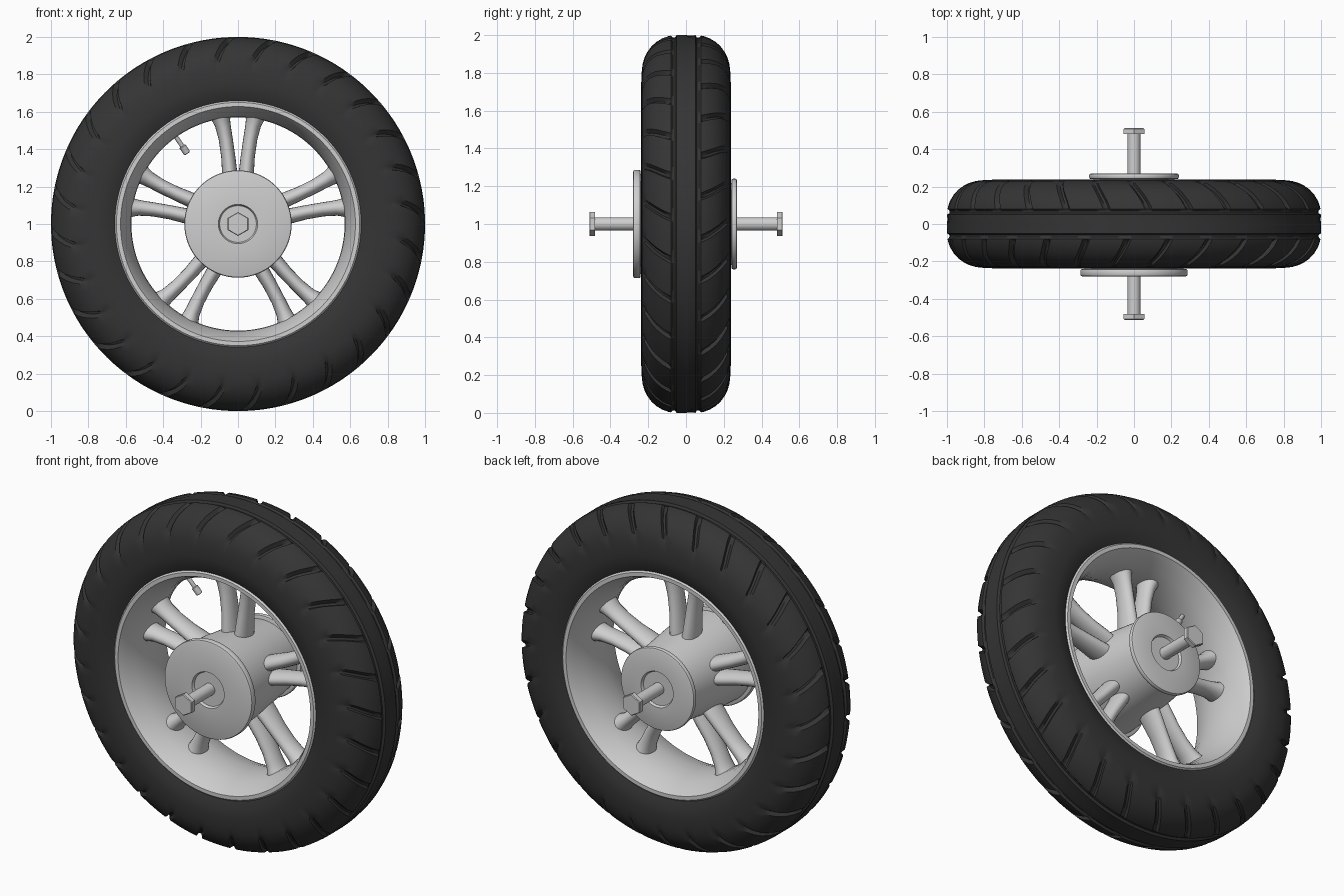
import bpy, bmesh, math
from math import sin, cos, pi, tau
from mathutils import Vector, Matrix

if "Cube" in bpy.data.objects:
    bpy.data.objects.remove(bpy.data.objects["Cube"])


def material(name, v):
    m = bpy.data.materials.new(name)
    m.diffuse_color = (v, v, v, 1)
    m.use_nodes = True
    m.node_tree.nodes["Principled BSDF"].inputs["Base Color"].default_value = m.diffuse_color
    return m


RUBBER = material("dark_rubber", 0.035)
METAL = material("light_metal", 0.62)


def finish(name, bm, mat, angle=35):
    bmesh.ops.recalc_face_normals(bm, faces=bm.faces)
    me = bpy.data.meshes.new(name)
    bm.to_mesh(me)
    bm.free()
    me.materials.append(mat)
    ob = bpy.data.objects.new(name, me)
    bpy.context.collection.objects.link(ob)
    bpy.ops.object.select_all(action='DESELECT')
    ob.select_set(True)
    bpy.context.view_layer.objects.active = ob
    bpy.ops.object.shade_smooth_by_angle(angle=math.radians(angle))
    return ob


def bridge(bm, rings, close_rings=False):
    n = len(rings[0])
    pairs = list(zip(rings, rings[1:]))
    if close_rings:
        pairs.append((rings[-1], rings[0]))
    for a, b in pairs:
        for i in range(n):
            j = (i + 1) % n
            bm.faces.new((a[i], a[j], b[j], b[i]))


def lathe(name, profile, mat, segs=96, closed=True, phase=0, angle=35):
    """Spin (y, r) points round the wheel axis."""
    bm = bmesh.new()
    rings = [[bm.verts.new((r * cos(phase + tau * i / segs), y, 1 + r * sin(phase + tau * i / segs)))
              for i in range(segs)] for y, r in profile]
    bridge(bm, rings, closed)
    if not closed:
        bm.faces.new(rings[0])
        bm.faces.new(rings[-1])
    return finish(name, bm, mat, angle)


# Tyre: rounded section with two ring grooves and curved side grooves
half = [(0, 1), (0.05, 1), (0.058, 0.987), (0.07, 0.987), (0.08, 0.997), (0.095, 0.994),
        (0.125, 0.983), (0.16, 0.962), (0.185, 0.938), (0.205, 0.91), (0.22, 0.88),
        (0.23, 0.845), (0.235, 0.80), (0.237, 0.75), (0.232, 0.70), (0.212, 0.655)]
section = [(-y, r) for y, r in reversed(half)] + half[1:] + [(0.15, 0.63), (-0.15, 0.63)]
BLOCKS = 28
steps = [(0.0, 0), (0.05, 1), (0.12, 1), (0.18, 0), (0.38, 0), (0.58, 0), (0.8, 0)]
bm = bmesh.new()
rings = []
for y, r in section:
    a = abs(y)
    deep = 0.022 * max(0, min(1, (a - 0.075) / 0.02, (0.232 - a) / 0.02)) if r > 0.82 else 0
    shift = 4.5 * min(a, 0.24) ** 2 * 0.5 + (0.5 * tau / BLOCKS if y > 0.0 else 0) * min(1, a / 0.05)
    ring = []
    for k in range(BLOCKS):
        for f, g in steps:
            t = tau * (k + f) / BLOCKS + shift
            rr, yy = r - g * deep, y * (1 - g * deep * 1.5)
            ring.append(bm.verts.new((rr * cos(t), yy, 1 + rr * sin(t))))
    rings.append(ring)
bridge(bm, rings, True)
finish("tyre", bm, RUBBER, 40)

# Rim: flat lips, sloping to a narrower middle
rim_half = [(0, 0.57), (0.06, 0.573), (0.12, 0.585), (0.18, 0.607), (0.212, 0.622),
            (0.222, 0.628), (0.222, 0.65), (0.212, 0.66)]
rim = [(-y, r) for y, r in reversed(rim_half)] + rim_half[1:] + [(0.14, 0.645), (-0.14, 0.645)]
lathe("rim", rim, METAL, 128)

# Hub barrel, tapering to the back
lathe("hub_barrel", [(-0.25, 0.265), (-0.1, 0.258), (0.1, 0.235), (0.25, 0.215)],
      METAL, closed=False)


def flange(name, y0, y1, r):
    """Round plate with softened edge and a shallow recess round the axle."""
    s = 1 if y1 > y0 else -1
    b = 0.01
    pts = [(y0, 0.02), (y0, r - b), (y0 + s * b * 0.3, r - b * 0.3), (y0 + s * b, r),
           (y1 - s * b, r), (y1 - s * b * 0.3, r - b * 0.3), (y1, r - b),
           (y1, 0.105), (y1 - s * 0.014, 0.098), (y1 - s * 0.014, 0.02)]
    lathe(name, pts, METAL)


flange("front_flange", -0.24, -0.28, 0.287)
flange("back_flange", 0.24, 0.27, 0.24)

# Axle with hexagonal heads
lathe("axle", [(-0.49, 0.035), (0.49, 0.035)], METAL, 32, closed=False)
for name, s in (("front_axle_nut", -1), ("back_axle_nut", 1)):
    lathe(name, [(s * 0.482, 0.064), (s * 0.508, 0.064), (s * 0.512, 0.06)],
          METAL, 6, closed=False, phase=pi / 6, angle=20)

# Spokes: five forked pairs, oval in section and flared at the rim
path = [(0.035, 0.19, 0.043, 0.078), (0.044, 0.27, 0.041, 0.072), (0.052, 0.36, 0.038, 0.062),
        (0.065, 0.45, 0.038, 0.058), (0.080, 0.52, 0.042, 0.060), (0.092, 0.557, 0.050, 0.068),
        (0.098, 0.585, 0.058, 0.076)]
bm = bmesh.new()
for k in range(5):
    turn = Matrix.Translation((0, 0, 1)) @ Matrix.Rotation(tau * k / 5, 4, 'Y')
    for side in (-1, 1):
        rings = [[bm.verts.new(turn @ Vector((side * (x + wx * cos(tau * i / 20)),
                                              wy * sin(tau * i / 20), r)))
                  for i in range(20)] for x, r, wx, wy in path]
        bridge(bm, rings)
        bm.faces.new(rings[0])
        bm.faces.new(rings[-1])
finish("spokes", bm, METAL, 50)

# Valve stem, poking inward from the rim at the upper left
bm = bmesh.new()
start, end = Vector((-0.355, 0.0, 1.50)), Vector((-0.272, 0.03, 1.378))
rot = (end - start).to_track_quat('Z', 'Y')
length = (end - start).length
rings = [[bm.verts.new(start + rot @ Vector((r * cos(tau * i / 14), r * sin(tau * i / 14), z * length)))
          for i in range(14)]
         for z, r in [(0, 0.012), (0.68, 0.012), (0.70, 0.019), (0.98, 0.019), (1, 0.016)]]
bridge(bm, rings)
bm.faces.new(rings[0])
bm.faces.new(rings[-1])
finish("valve_stem", bm, METAL)
